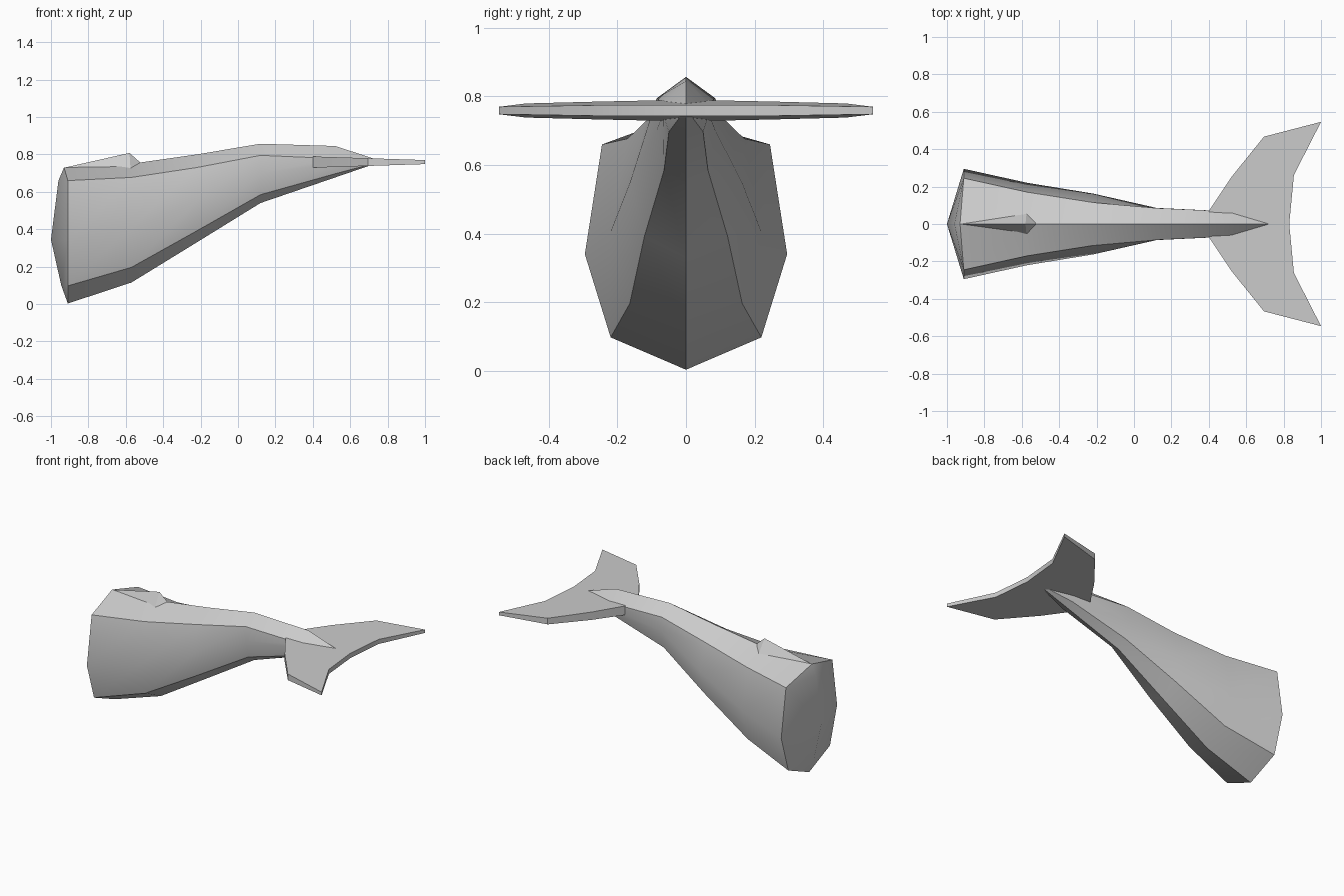
import bpy, bmesh

if "Cube" in bpy.data.objects:
    bpy.data.objects.remove(bpy.data.objects["Cube"])


def finish(name, bm, angle=0.52):
    bmesh.ops.recalc_face_normals(bm, faces=bm.faces)
    mesh = bpy.data.meshes.new(name)
    bm.to_mesh(mesh)
    bm.free()
    obj = bpy.data.objects.new(name, mesh)
    bpy.context.collection.objects.link(obj)
    bpy.ops.object.select_all(action='DESELECT')
    obj.select_set(True)
    bpy.context.view_layer.objects.active = obj
    bpy.ops.object.shade_smooth_by_angle(angle=angle)
    return obj


# Body: eight-sided rings (x, top z, shoulder y, z, middle y, z, bottom z)
stations = [
    (-0.91, 0.73, 0.245, 0.66, 0.295, 0.34, 0.003),
    (-0.57, 0.75, 0.17, 0.677, 0.22, 0.405, 0.115),
    (-0.22, 0.80, 0.115, 0.73, 0.163, 0.55, 0.33),
    (0.12, 0.857, 0.085, 0.795, 0.086, 0.70, 0.54),
    (0.52, 0.845, 0.067, 0.778, 0.067, 0.748, 0.677),
]
bm = bmesh.new()
rings = []
for x, zt, ys, zs, ym, zm, zb in stations:
    zl, yl = zb + 0.28 * (zm - zb), ym * 0.745
    top_x = x - 0.02 if x < -0.9 else x
    side = [(x, ys, zs), (x, ym, zm), (x, yl, zl)]
    pts = [(top_x, 0, zt)] + side + [(x, 0, zb)]
    pts += [(px, -py, pz) for px, py, pz in reversed(side)]
    rings.append([bm.verts.new(p) for p in pts])
for a, b in zip(rings, rings[1:]):
    for i in range(8):
        j = (i + 1) % 8
        bm.faces.new((a[i], a[j], b[j], b[i]))
# Tail end tapers to a point
tip = bm.verts.new((0.77, 0, 0.763))
for i in range(8):
    bm.faces.new((rings[-1][i], rings[-1][(i + 1) % 8], tip))
# Bowed face at the head
r = rings[0]
c = [bm.verts.new(p) for p in ((-0.96, 0, 0.66), (-1, 0, 0.345), (-0.945, 0, 0.10))]
for s, m, l in ((r[1], r[2], r[3]), (r[7], r[6], r[5])):
    bm.faces.new((r[0], s, c[0]))
    bm.faces.new((s, m, c[1], c[0]))
    bm.faces.new((m, l, c[2], c[1]))
    bm.faces.new((l, r[4], c[2]))
finish("body", bm)

# Small ridge with a peak on the back
bm = bmesh.new()
nose, left, right, peak, rear, base = [bm.verts.new(p) for p in (
    (-0.925, 0, 0.73), (-0.575, 0.055, 0.725), (-0.575, -0.055, 0.725),
    (-0.58, 0, 0.808), (-0.515, 0, 0.75), (-0.6, 0, 0.70))]
for side in (left, right):
    for a, b in ((nose, peak), (peak, rear), (rear, base), (base, nose)):
        bm.faces.new((side, a, b))
finish("back_ridge", bm)

# Tail fluke: mirrored plan outline, thinning towards the trailing edge
half = [(0.40, 0.07), (0.52, 0.25), (0.695, 0.467), (1.0, 0.546), (0.855, 0.262)]
outline = half + [(0.83, 0)] + [(x, -y) for x, y in reversed(half)]
bm = bmesh.new()


def layer(sign):
    return [bm.verts.new((x, y, 0.759 + sign * (0.03 - (x - 0.4) * 0.032)))
            for x, y in outline]


upper, lower = layer(1), layer(-1)
bm.faces.new(upper)
bm.faces.new(lower)
for i in range(len(outline)):
    j = (i + 1) % len(outline)
    bm.faces.new((upper[i], upper[j], lower[j], lower[i]))
finish("tail_fluke", bm)
